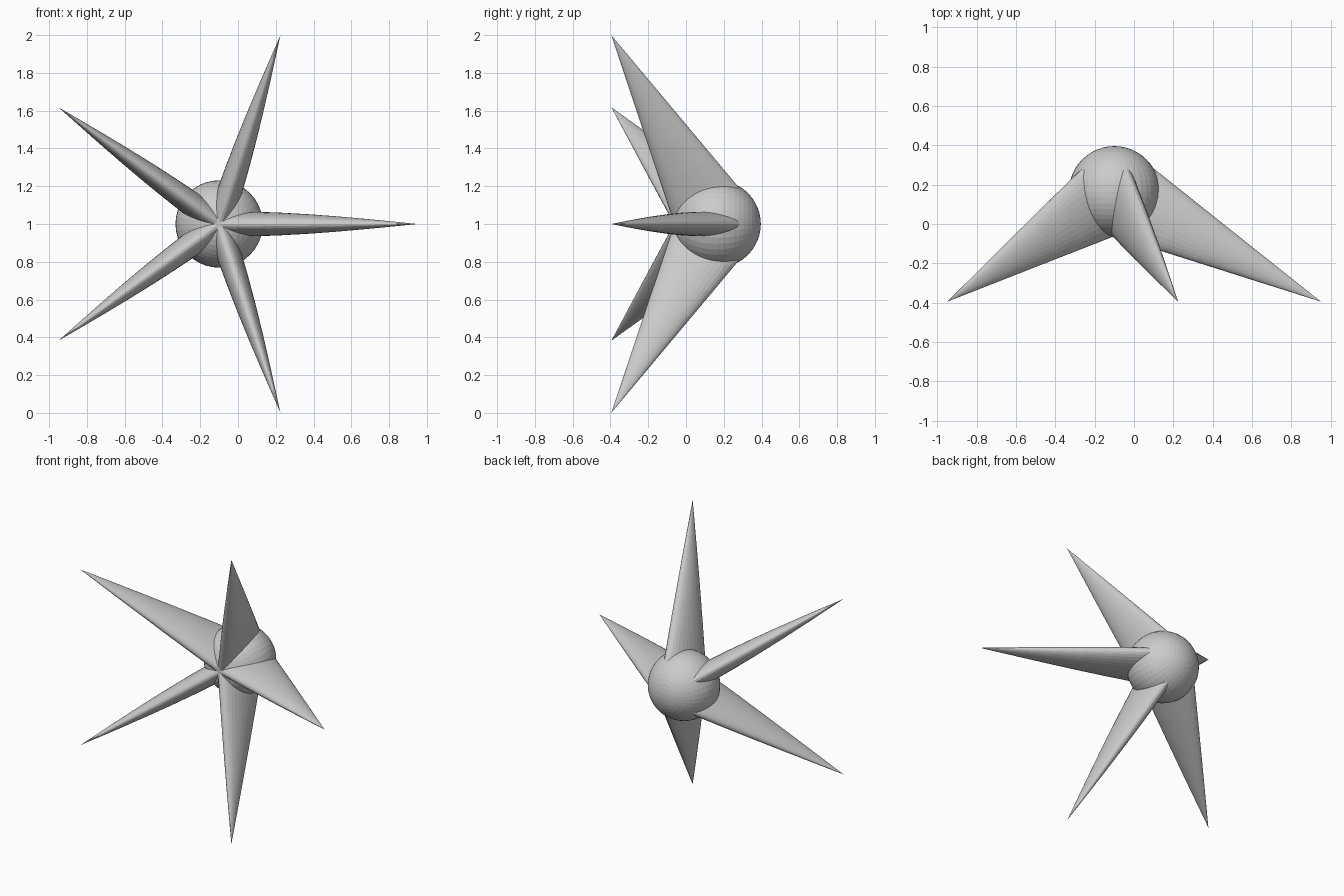
import bpy, bmesh, math
from mathutils import Vector, Matrix

if "Cube" in bpy.data.objects:
    bpy.data.objects.remove(bpy.data.objects["Cube"])

CENTER = Vector((-0.1, 0.165, 1.0))
REACH, TIP_Y = 1.0505, -0.395
SIDES = 32


def finish(bm, name):
    bmesh.ops.recalc_face_normals(bm, faces=bm.faces)
    mesh = bpy.data.meshes.new(name)
    bm.to_mesh(mesh)
    bm.free()
    obj = bpy.data.objects.new(name, mesh)
    bpy.context.collection.objects.link(obj)
    return obj


# Round core, poles along the front-back axis
bm = bmesh.new()
bmesh.ops.create_uvsphere(bm, u_segments=40, v_segments=24, radius=0.231,
                          matrix=Matrix.Translation(CENTER) @ Matrix.Rotation(math.pi / 2, 4, 'X'))
finish(bm, "core_ball")


# Flattened spike: full ball width at the core, thin sideways, sharp tip
def spike(index):
    a = index * math.tau / 5
    radial = Vector((math.cos(a), 0, math.sin(a)))
    tip = Vector((CENTER.x, TIP_Y, CENTER.z)) + radial * REACH
    side = Vector((-math.sin(a), 0, math.cos(a)))
    wide = (CENTER - tip).normalized().cross(side)
    bm = bmesh.new()
    rings = []
    for t in (1, 0.85, 0.7, 0.55, 0.4, 0.25, 0.1):
        mid = tip.lerp(CENTER, t)
        thick = 0.068 * math.sin(t * math.pi / 2)
        rings.append([bm.verts.new(mid + wide * (0.22 * t * math.cos(k * math.tau / SIDES))
                                   + side * (thick * math.sin(k * math.tau / SIDES)))
                      for k in range(SIDES)])
    apex = bm.verts.new(tip)
    bm.faces.new(rings[0])
    for k in range(SIDES):
        n = (k + 1) % SIDES
        for r, s in zip(rings, rings[1:]):
            bm.faces.new((r[k], r[n], s[n], s[k]))
        bm.faces.new((rings[-1][k], rings[-1][n], apex))
    finish(bm, f"spike_{index + 1}")


for i in range(5):
    spike(i)
